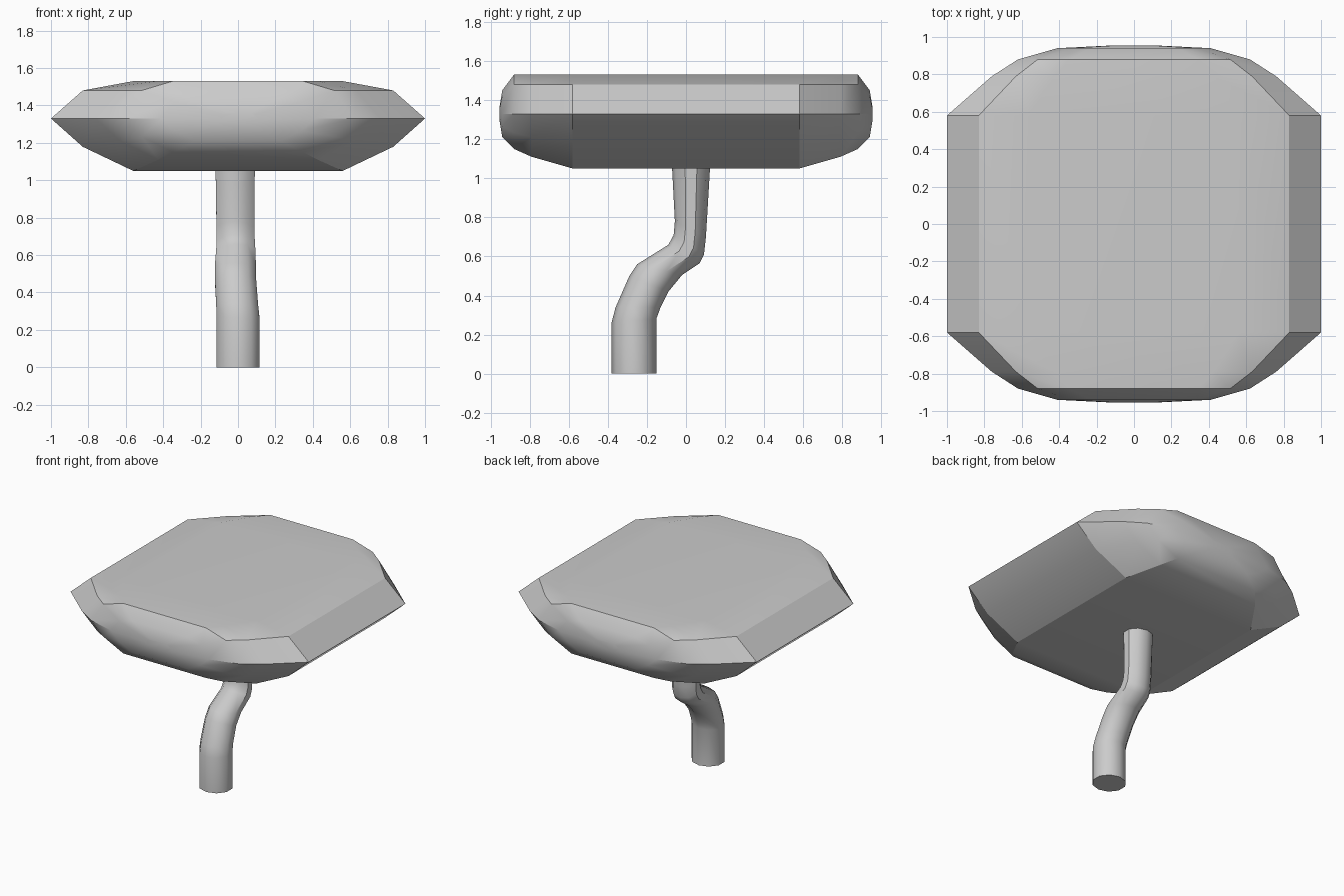
import bpy
from math import cos, sin, radians, pi

if "Cube" in bpy.data.objects:
    bpy.data.objects.remove(bpy.data.objects["Cube"])


def loft(name, rings, angle):
    """Skin equal-length rings of points and cap both ends."""
    n = len(rings[0])
    verts = [p for r in rings for p in r]
    faces = [(k * n + i, k * n + (i + 1) % n, (k + 1) * n + (i + 1) % n, (k + 1) * n + i)
             for k in range(len(rings) - 1) for i in range(n)]
    last = (len(rings) - 1) * n
    faces += [tuple(reversed(range(n))), tuple(range(last, last + n))]
    mesh = bpy.data.meshes.new(name)
    mesh.from_pydata(verts, [], faces)
    obj = bpy.data.objects.new(name, mesh)
    bpy.context.collection.objects.link(obj)
    bpy.context.view_layer.objects.active = obj
    obj.select_set(True)
    # consistent outward normals
    bpy.ops.object.mode_set(mode='EDIT')
    bpy.ops.mesh.select_all(action='SELECT')
    bpy.ops.mesh.normals_make_consistent(inside=False)
    bpy.ops.object.mode_set(mode='OBJECT')
    bpy.ops.object.shade_smooth_by_angle(angle=radians(angle))
    obj.select_set(False)
    return obj


# Canopy: one cross-section, shrinking toward the front and back ends
MID = 1.33
SECTION = [(1, 0), (.83, .75), (.56, 1), (-.56, 1), (-.83, .75), (-1, 0),
           (-.83, -.54), (-.56, -1), (.56, -1), (.83, -.54)]
# y, half width, height above middle, depth below middle
HALF = [(.58, 1, .2, .28), (.79, .76, .2, .22), (.88, .62, .2, .18),
        (.94, .41, .12, .12), (.955, .11, .03, .03)]


def canopy_ring(y, w, up, down):
    return [(x * w, y, MID + z * (up if z > 0 else down)) for x, z in SECTION]


stations = [(-y, w, u, d) for y, w, u, d in reversed(HALF)] + HALF
canopy = loft("canopy", [canopy_ring(*s) for s in stations], 25)
wn = canopy.modifiers.new("flat_top_shading", 'WEIGHTED_NORMAL')
wn.keep_sharp = True

# Trunk: each ring given by its front and back points (y, z), x centre, half width
TRUNK = [((-.38, 0), (-.152, 0), 0, .114),
         ((-.38, .265), (-.152, .28), 0, .114),
         ((-.36, .34), (-.13, .34), -.005, .112),
         ((-.29, .5), (-.09, .42), -.013, .11),
         ((-.25, .56), (-.02, .505), -.014, .11),
         ((-.09, .66), (.07, .565), -.012, .105),
         ((-.063, .71), (.092, .61), -.012, .102),
         ((-.057, .78), (.102, .7), -.014, .101),
         ((-.072, 1.07), (.124, 1.07), -.015, .105)]
SIDES = 10


def trunk_ring(front, back, cx, r):
    ring = []
    for i in range(SIDES):
        a = 2 * pi * i / SIDES
        t = .5 + .5 * cos(a)
        ring.append((cx + r * sin(a) / sin(2 * pi * 3 / SIDES),
                     front[0] + (back[0] - front[0]) * t,
                     front[1] + (back[1] - front[1]) * t))
    return ring


loft("trunk", [trunk_ring(*s) for s in TRUNK], 40)
